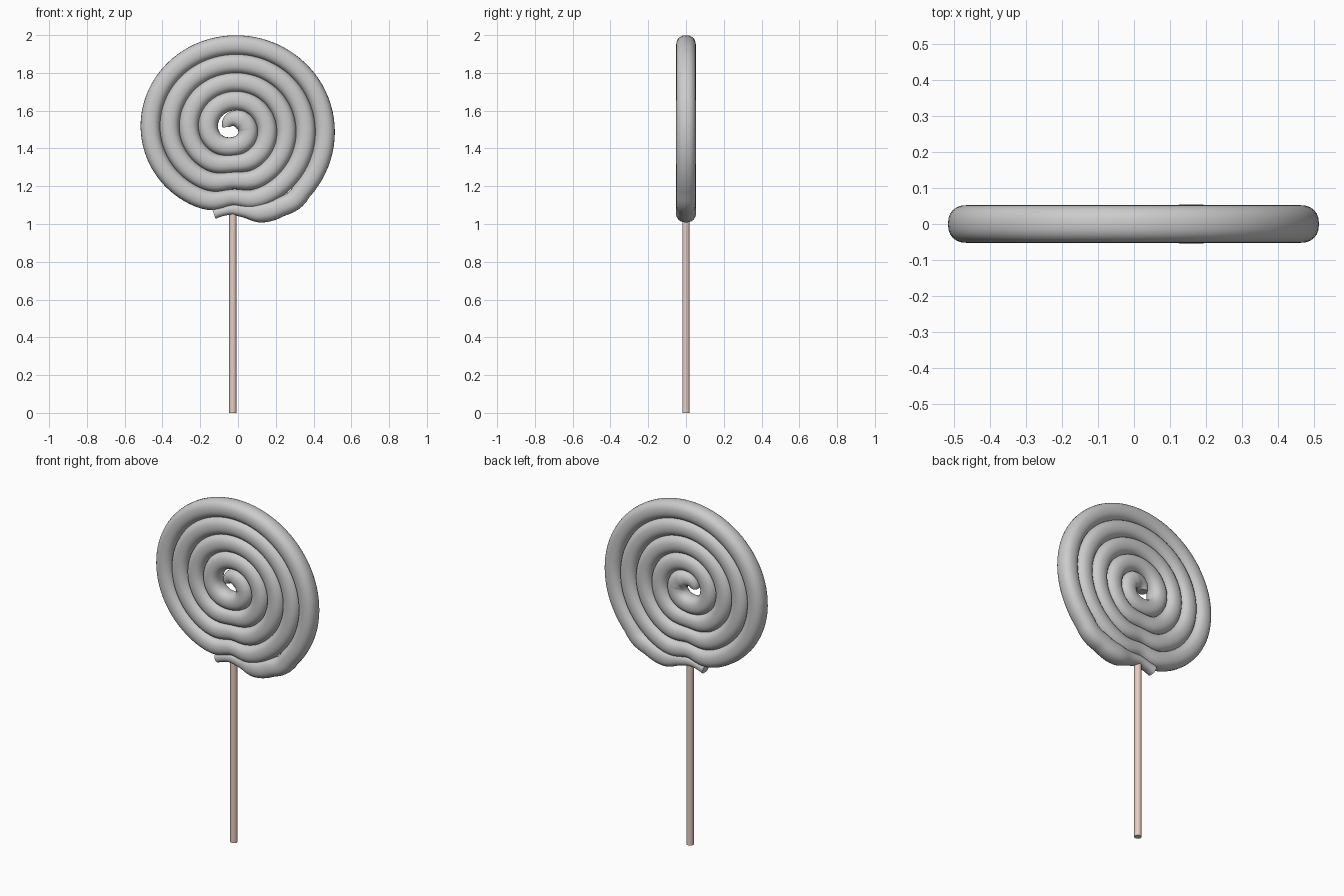
import bpy, bmesh, math
from mathutils import Vector

if "Cube" in bpy.data.objects:
    bpy.data.objects.remove(bpy.data.objects["Cube"])

CX, CZ = -0.027, 1.503


def spiral_path():
    # (x, z, tube radius) samples: clockwise coil, pressed upward near the stick
    pts = []
    n = 400
    for i in range(n + 1):
        t = 0.3 + (4.87 - 0.3) * i / n
        a = 2 * math.pi * t
        r = 0.003 + 0.102 * t
        x, z = CX - r * math.sin(a), CZ - 0.96 * r * math.cos(a)
        rad = 0.052 * min(1, 0.45 + (t - 0.3) * 1.8)
        if math.cos(a) > 0:
            g = math.exp(-((x - CX) / 0.08) ** 2)
            z += 0.008 * t * g
            rad -= 0.002 * t * g
        pts.append(Vector((x, z, rad)))
    return pts


def add_tail(pts):
    # pinched end of the coil crossing over the stick
    keys = [pts[-12], pts[-1]] + [Vector(k) for k in (
        (0.215, 1.087, 0.053), (0.12, 1.061, 0.053), (0.04, 1.069, 0.037),
        (-0.03, 1.077, 0.029), (-0.085, 1.067, 0.026), (-0.128, 1.054, 0.028),
        (-0.17, 1.04, 0.03))]
    for p0, p1, p2, p3 in zip(keys, keys[1:], keys[2:], keys[3:]):
        for k in range(1, 9):
            u = k / 8
            pts.append(0.5 * (2 * p1 + (p2 - p0) * u
                              + (2 * p0 - 5 * p1 + 4 * p2 - p3) * u * u
                              + (3 * p1 - p0 - 3 * p2 + p3) * u ** 3))
    return pts


def sweep(name, pts, sides=24, power=2 / 2.3):
    bm = bmesh.new()
    rings = []
    for i, p in enumerate(pts):
        d = pts[min(i + 1, len(pts) - 1)] - pts[max(i - 1, 0)]
        nrm = Vector((-d.y, d.x)).normalized()
        ring = []
        for k in range(sides):
            a = 2 * math.pi * k / sides
            c, s = math.cos(a), math.sin(a)
            u = math.copysign(abs(c) ** power, c) * p.z
            v = math.copysign(abs(s) ** power, s) * (p.z * 0.85 + 0.008)
            ring.append(bm.verts.new((p.x + nrm.x * u, v, p.y + nrm.y * u)))
        rings.append(ring)
    for a, b in zip(rings, rings[1:]):
        for k in range(sides):
            j = (k + 1) % sides
            bm.faces.new((a[k], a[j], b[j], b[k]))
    bm.faces.new(rings[0])
    bm.faces.new(rings[-1][::-1])
    bmesh.ops.recalc_face_normals(bm, faces=bm.faces)
    me = bpy.data.meshes.new(name)
    bm.to_mesh(me)
    bm.free()
    ob = bpy.data.objects.new(name, me)
    bpy.context.collection.objects.link(ob)
    return ob


def smooth(ob):
    bpy.ops.object.select_all(action='DESELECT')
    ob.select_set(True)
    bpy.context.view_layer.objects.active = ob
    bpy.ops.object.shade_smooth_by_angle(angle=math.radians(50))


# Candy coil
smooth(sweep("candy_coil", add_tail(spiral_path())))

# Stick
bpy.ops.mesh.primitive_cylinder_add(vertices=20, radius=0.0195, depth=1.08,
                                    location=(CX, 0, 0.54))
stick = bpy.context.object
stick.name = "stick"
mat = bpy.data.materials.new("stick_tan")
mat.diffuse_color = (0.8, 0.62, 0.54, 1)
mat.use_nodes = True
mat.node_tree.nodes["Principled BSDF"].inputs["Base Color"].default_value = mat.diffuse_color
stick.data.materials.append(mat)
smooth(stick)
